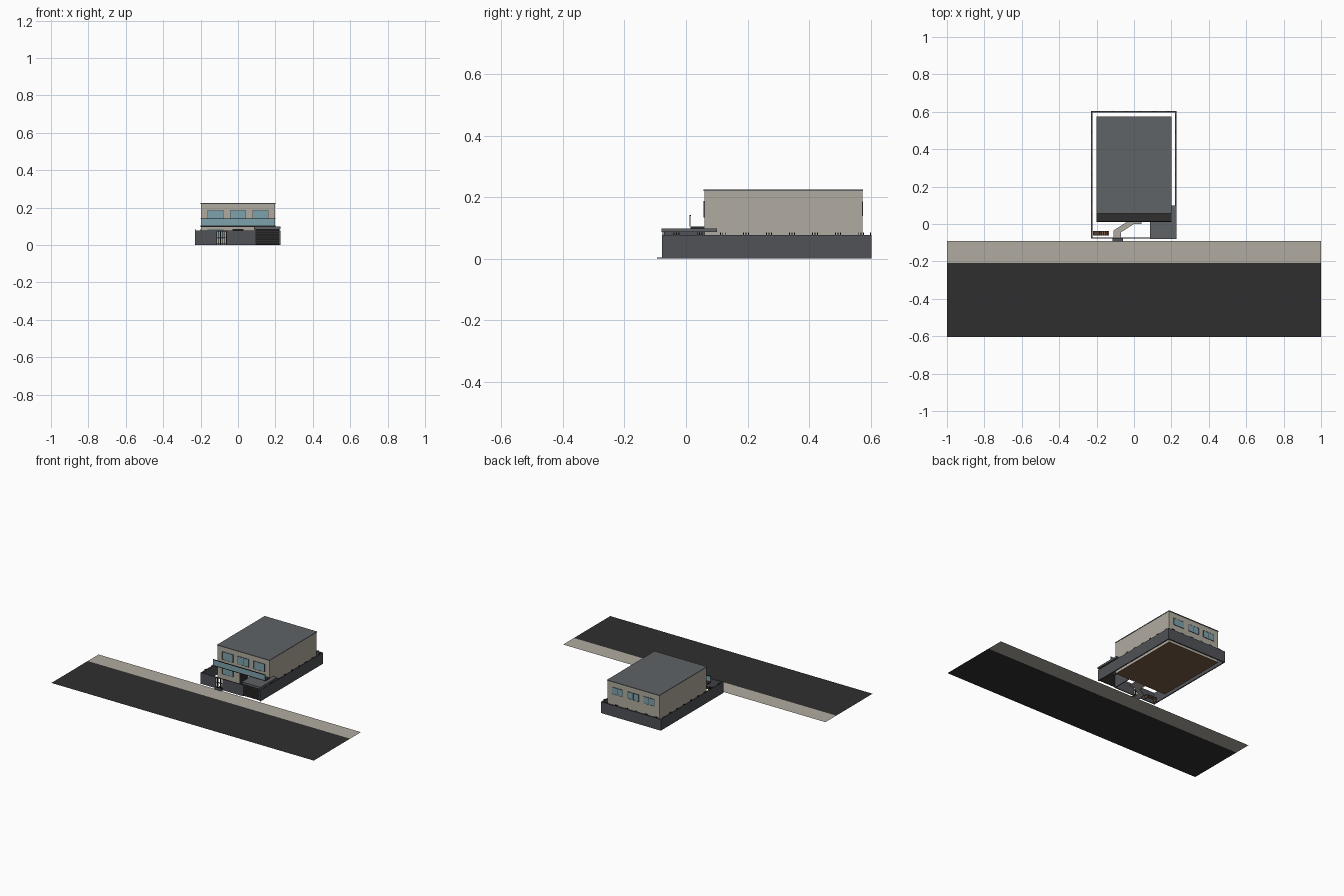
import bpy
import bmesh
from mathutils import Vector

cube = bpy.data.objects.get("Cube")
if cube:
    bpy.data.objects.remove(cube, do_unlink=True)


def material(name, r, g, b):
    m = bpy.data.materials.new(name)
    m.use_nodes = True
    m.diffuse_color = (r, g, b, 1)
    m.node_tree.nodes["Principled BSDF"].inputs["Base Color"].default_value = (r, g, b, 1)
    return m


BEIGE = material("beige_plaster", 0.44, 0.41, 0.35)
GREY = material("wall_grey", 0.08, 0.085, 0.095)
ROOF = material("roof_grey", 0.115, 0.125, 0.133)
ASPHALT = material("asphalt", 0.028, 0.028, 0.028)
BLACK = material("black_metal", 0.013, 0.013, 0.014)
GLASS = material("teal_glass", 0.2, 0.36, 0.41)
BROWN = material("brown_floor", 0.2, 0.11, 0.06)


def finish(name, bm, mat):
    mesh = bpy.data.meshes.new(name)
    bm.to_mesh(mesh)
    bm.free()
    mesh.materials.append(mat)
    ob = bpy.data.objects.new(name, mesh)
    bpy.context.collection.objects.link(ob)
    return ob


def boxes(name, mat, spans):
    """One object made of boxes, each span being (x0, x1), (y0, y1), (z0, z1)."""
    bm = bmesh.new()
    for span in spans:
        lo, hi = Vector(s[0] for s in span), Vector(s[1] for s in span)
        for v in bmesh.ops.create_cube(bm, size=1)["verts"]:
            v.co = Vector(lo[i] + (v.co[i] + 0.5) * (hi[i] - lo[i]) for i in range(3))
    return finish(name, bm, mat)


def box(name, mat, x, y, z):
    return boxes(name, mat, [(x, y, z)])


def sheet(name, mat, points, height=0.0):
    """A flat polygon, given thickness when height is set."""
    bm = bmesh.new()
    face = bm.faces.new([bm.verts.new((x, y, height)) for x, y in points])
    if height:
        ext = bmesh.ops.extrude_face_region(bm, geom=[face])
        for v in ext["geom"]:
            if isinstance(v, bmesh.types.BMVert):
                v.co.z = 0
        bmesh.ops.recalc_face_normals(bm, faces=bm.faces)
    return finish(name, bm, mat)


def window(name, x, y, z0, z1, out, width=0.08):
    """Glass plate with a thin frame and mullion; out is the facing direction in y."""
    def depth(d):
        return tuple(sorted((y, y + out * d)))
    x0, x1 = x - width / 2, x + width / 2
    t = 0.002
    box(name + "_glass", GLASS, (x0, x1), depth(0.002), (z0, z1))
    boxes(name + "_frame", GREY, [
        ((x0 - t, x0), depth(0.003), (z0, z1)),
        ((x1, x1 + t), depth(0.003), (z0, z1)),
        ((x - t / 2, x + t / 2), depth(0.003), (z0, z1)),
        ((x0 - t, x1 + t), depth(0.003), (z1, z1 + t)),
        ((x0 - t, x1 + t), depth(0.003), (z0 - t, z0))])


# Street
sheet("road", ASPHALT, [(-1, -0.603), (1, -0.603), (1, -0.208), (-1, -0.208)])
sheet("pavement", BEIGE, [(-1, -0.208), (1, -0.208), (1, -0.09), (-1, -0.09)])

# Entrance path and gate step
sheet("path", BEIGE, [(-0.11, -0.09), (-0.07, -0.09), (-0.07, -0.045), (0, 0),
                      (0.04, 0), (0.04, 0.06), (-0.04, 0.06), (-0.04, 0.01),
                      (-0.11, -0.035)], 0.003)
box("gate_step", GREY, (-0.115, -0.06), (-0.095, -0.072), (0, 0.004))

# House body
FRONT, BACK = 0.06, 0.573
box("house_walls", BEIGE, (-0.198, 0.198), (FRONT, BACK), (0.002, 0.22))
box("house_floor", BROWN, (-0.198, 0.198), (FRONT, BACK), (0, 0.002))
box("house_roof", ROOF, (-0.2, 0.2), (FRONT - 0.003, BACK + 0.003), (0.22, 0.225))
for i, x in enumerate((-0.12, 0, 0.12)):
    window(f"front_window_{i}", x, FRONT, 0.135, 0.186, -1)
    window(f"back_window_{i}", x, BACK, 0.14, 0.184, 1)
window("ground_window", -0.12, FRONT, 0.035, 0.08, -1)
box("front_door", BLACK, (-0.03, 0.03), (FRONT - 0.003, FRONT), (0.003, 0.085))

# Balcony with a glass front
box("balcony_slab", ASPHALT, (-0.2, 0.2), (0.015, FRONT), (0.097, 0.104))
box("balcony_glass", GLASS, (-0.198, 0.198), (0.012, 0.015), (0.104, 0.139))
box("balcony_rail", BLACK, (-0.2, 0.2), (0.011, 0.016), (0.138, 0.142))

# Boundary wall
T, TOP = 0.007, 0.077
X0, X1, Y0, Y1 = -0.23, 0.226, -0.078, 0.603
boxes("boundary_wall", GREY, [
    ((X0, X0 + T), (Y0, Y1), (0, TOP)),
    ((X1 - T, X1), (Y0, Y1), (0, TOP)),
    ((X0 + T, X1 - T), (Y1 - T, Y1), (0, TOP)),
    ((X0 + T, -0.115), (Y0, Y0 + T), (0, TOP)),
    ((-0.06, 0.093), (Y0, Y0 + T), (0, TOP))])

# Spikes in groups of three along the wall tops
spikes = []
for g in range(9):
    for k in range(3):
        y = -0.04 + g * 0.075 + k * 0.008
        for x in (X0 + T / 2, X1 - T / 2):
            spikes.append(((x - 0.0015, x + 0.0015), (y, y + 0.003), (TOP, TOP + 0.008)))
        if g < 6:
            x = -0.2 + g * 0.075 + k * 0.008
            spikes.append(((x, x + 0.003), (Y1 - 0.005, Y1 - 0.002), (TOP, TOP + 0.008)))
boxes("wall_spikes", BLACK, spikes)

# Garden gate with bars
bars = [((x, x + 0.003), (Y0, Y0 + 0.004), (0.004, TOP))
        for x in (-0.115, -0.105, -0.095, -0.082, -0.073, -0.063)]
bars += [((-0.115, -0.06), (Y0, Y0 + 0.004), (z, z + 0.004)) for z in (0.008, 0.04, 0.073)]
boxes("garden_gate", BLACK, bars)

# Carport
box("carport_roof", ROOF, (0.085, 0.227), (-0.08, 0.1), (0.086, 0.098))
box("carport_side_wall", GREY, (0.087, 0.093), (Y0 + T, FRONT), (0, 0.086))
box("carport_gate", BLACK, (0.093, X1 - T), (Y0 + 0.001, Y0 + 0.005), (0.004, 0.086))
boxes("carport_gate_slats", ASPHALT, [
    ((0.095, X1 - T), (Y0, Y0 + 0.002), (0.01 + i * 0.012, 0.016 + i * 0.012))
    for i in range(6)])

# Garden bench with slats
boxes("bench_frame", BROWN, [
    ((-0.218, -0.135), (-0.062, -0.038), (0.018, 0.022)),
    ((-0.214, -0.208), (-0.06, -0.04), (0, 0.018)),
    ((-0.145, -0.139), (-0.06, -0.04), (0, 0.018))])
boxes("bench_slats", BLACK, [
    ((-0.216 + i * 0.01, -0.21 + i * 0.01), (-0.062, -0.038), (0.022, 0.025))
    for i in range(8)])
